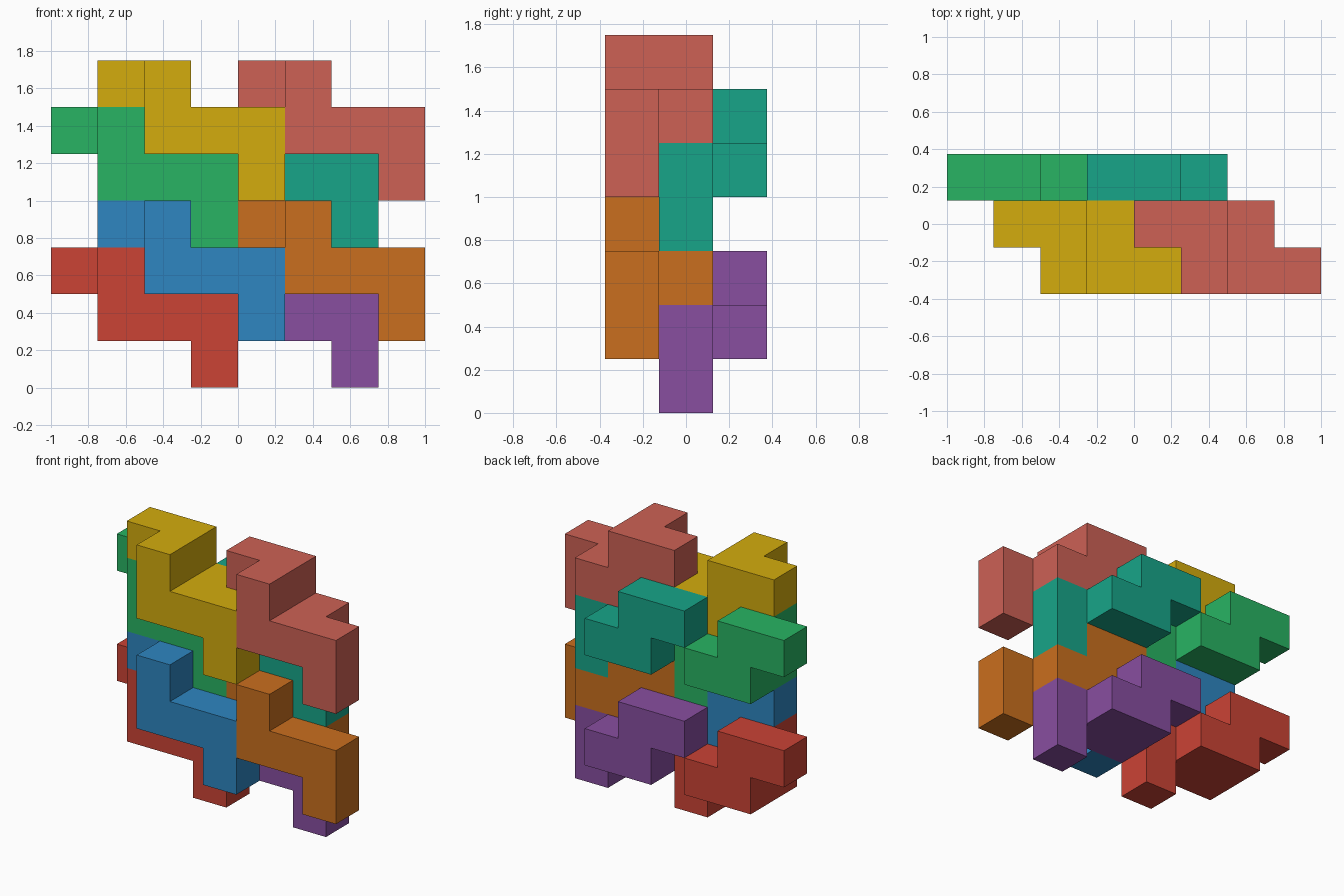
import bpy, bmesh
from mathutils import Vector

if "Cube" in bpy.data.objects:
    bpy.data.objects.remove(bpy.data.objects["Cube"])

U = 0.25  # cube size

# One interlocking piece: Z-shaped front layer plus S-shaped back layer, as (x, y, z) cells
FRONT = [(1, 2), (1, 1), (2, 1), (3, 1), (3, 0)]
BACK = [(0, 2), (1, 2), (1, 1), (2, 1)]
CELLS = {(x, 0, z) for x, z in FRONT} | {(x, 1, z) for x, z in BACK}


def linear(hex_code):
    vals = [int(hex_code[i:i + 2], 16) / 255 for i in (0, 2, 4)]
    return [v / 12.92 if v <= 0.04045 else ((v + 0.055) / 1.055) ** 2.4 for v in vals] + [1.0]


def piece_mesh(name):
    """Outer skin of the joined cubes, with flat regions merged."""
    bm = bmesh.new()
    for cell in CELLS:
        for axis in range(3):
            for side in (0, 1):
                nb = list(cell)
                nb[axis] += 2 * side - 1
                if tuple(nb) in CELLS:
                    continue
                a, b = (axis + 1) % 3, (axis + 2) % 3
                ring = [(0, 0), (1, 0), (1, 1), (0, 1)]
                verts = []
                for i, j in (ring if side else ring[::-1]):
                    p = Vector(cell)
                    p[axis] += side
                    p[a] += i
                    p[b] += j
                    verts.append(bm.verts.new(p * U))
                bm.faces.new(verts)
    bmesh.ops.remove_doubles(bm, verts=bm.verts, dist=1e-4)
    bmesh.ops.dissolve_limit(bm, angle_limit=0.01, verts=bm.verts, edges=bm.edges)
    bmesh.ops.recalc_face_normals(bm, faces=bm.faces)
    me = bpy.data.meshes.new(name)
    bm.to_mesh(me)
    bm.free()
    return me


# Name, colour and cell offset of every piece
PIECES = [
    ("lower_left_back_piece", "cb4335", (0, 1, 0)),
    ("lower_left_front_piece", "2e86c1", (1, 0, 1)),
    ("lower_right_back_piece", "884ea0", (3, 1, 0)),
    ("lower_right_front_piece", "ca6f1e", (4, 0, 1)),
    ("upper_left_back_piece", "28b463", (0, 1, 3)),
    ("upper_left_front_piece", "d4ac0d", (1, 0, 4)),
    ("upper_right_back_piece", "17a589", (3, 1, 3)),
    ("upper_right_front_piece", "cd6155", (4, 0, 4)),
]

for name, colour, (dx, dy, dz) in PIECES:
    ob = bpy.data.objects.new(name, piece_mesh(name))
    ob.location = (-1 + dx * U, -0.375 + dy * U, dz * U)
    mat = bpy.data.materials.new(name + "_colour")
    mat.diffuse_color = linear(colour)
    mat.use_nodes = True
    mat.node_tree.nodes["Principled BSDF"].inputs["Base Color"].default_value = mat.diffuse_color
    ob.data.materials.append(mat)
    bpy.context.collection.objects.link(ob)
